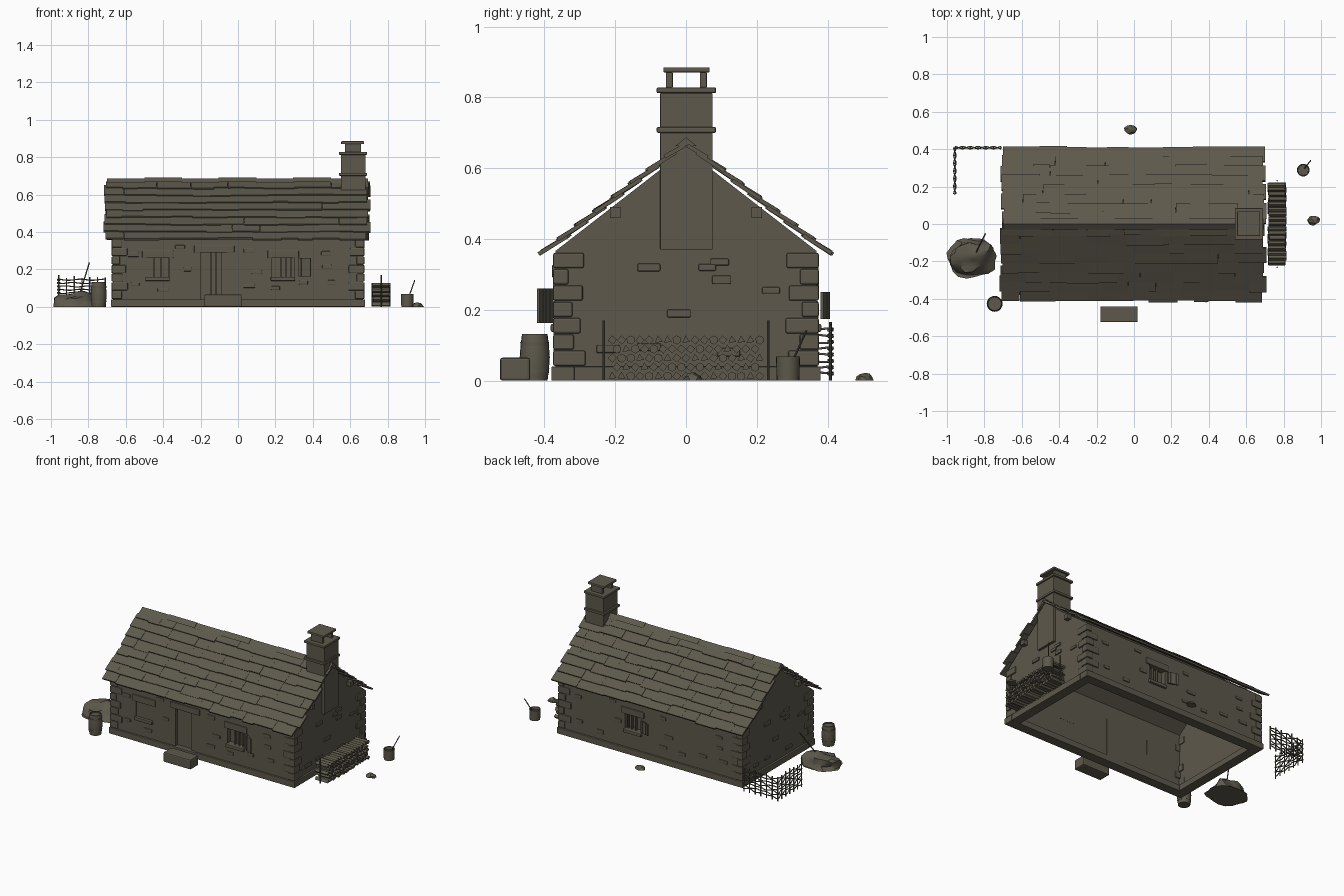
import bpy, bmesh, math, random
from mathutils import Vector, Matrix, noise

if "Cube" in bpy.data.objects:
    bpy.data.objects.remove(bpy.data.objects["Cube"])

random.seed(4)
stone = bpy.data.materials.new("weathered olive stone")
stone.diffuse_color = (0.109, 0.099, 0.071, 1)
stone.use_nodes = True
stone.node_tree.nodes["Principled BSDF"].inputs["Base Color"].default_value = stone.diffuse_color
U = random.uniform


def finish(bm, name, bevel=0, smooth=False):
    bmesh.ops.recalc_face_normals(bm, faces=bm.faces)
    me = bpy.data.meshes.new(name)
    bm.to_mesh(me)
    bm.free()
    me.materials.append(stone)
    if smooth:
        me.shade_smooth()
        me.set_sharp_from_angle(angle=math.radians(40))
    ob = bpy.data.objects.new(name, me)
    bpy.context.collection.objects.link(ob)
    if bevel:
        m = ob.modifiers.new("soft_edges", 'BEVEL')
        m.width, m.segments = bevel, 2
    return ob


def box(bm, x0, x1, y0, y1, z0, z1):
    c = Vector((x0 + x1, y0 + y1, z0 + z1)) / 2
    mat = Matrix.Translation(c) @ Matrix.Diagonal((abs(x1 - x0), abs(y1 - y0), z1 - z0, 1))
    bmesh.ops.create_cube(bm, size=1, matrix=mat)


def boxes(name, items, bevel=0):
    bm = bmesh.new()
    for b in items:
        box(bm, *b)
    return finish(bm, name, bevel)


def rod(bm, a, b, r, n=8, spin=0.0):
    a, b = Vector(a), Vector(b)
    rot = (b - a).to_track_quat('Z', 'Y').to_matrix().to_4x4()
    bmesh.ops.create_cone(bm, cap_ends=True, segments=n, radius1=r, radius2=r, depth=(b - a).length,
                          matrix=Matrix.Translation((a + b) / 2) @ rot @ Matrix.Rotation(spin, 4, 'Z'))


def prism(name, pts, x0, x1):
    bm = bmesh.new()
    f = bm.faces.new([bm.verts.new((x0, y, z)) for y, z in pts])
    r = bmesh.ops.extrude_face_region(bm, geom=[f])
    bmesh.ops.translate(bm, vec=(x1 - x0, 0, 0), verts=[v for v in r['geom'] if isinstance(v, bmesh.types.BMVert)])
    return finish(bm, name)


def lathe(name, x, y, prof, n=20):
    bm = bmesh.new()
    rings = [[bm.verts.new((x + r * math.cos(2 * math.pi * k / n), y + r * math.sin(2 * math.pi * k / n), z))
              for k in range(n)] for r, z in prof]
    for a, b in zip(rings, rings[1:]):
        for k in range(n):
            bm.faces.new((a[k], a[(k + 1) % n], b[(k + 1) % n], b[k]))
    bm.faces.new(rings[0])
    bm.faces.new(rings[-1])
    return finish(bm, name, smooth=True)


# Hollow house shell with cut openings
SL, WX, WY = 0.775, 0.667, 0.368
gable = lambda w, top, z0: [(-w, z0), (w, z0), (w, top - SL * w), (0, top), (-w, top - SL * w)]
walls = prism("house_walls", gable(WY, 0.652, 0.0), -WX, WX)
cutters = [prism("room_cutter", gable(0.325, 0.637, -0.1), -0.625, 0.625)]
openings = [(-0.49, -0.37, 0.16, 0.26, -1), (0.18, 0.30, 0.16, 0.26, -1),
            (0.07, 0.19, 0.16, 0.26, 1), (-0.20, -0.06, 0.04, 0.29, -1)]
for x0, x1, z0, z1, s in openings:
    cutters.append(boxes("opening_cutter", [(x0, x1, s * 0.28, s * 0.42, z0, z1)]))
for c in cutters:
    m = walls.modifiers.new("cut", 'BOOLEAN')
    m.operation, m.object, m.solver = 'DIFFERENCE', c, 'EXACT'
    c.hide_render = True
    c.hide_viewport = True

# Plinth ring
boxes("plinth", [(-0.68, 0.68, s * 0.315, s * 0.38, 0, 0.04) for s in (-1, 1)] +
      [(s * 0.615, s * 0.68, -0.315, 0.315, 0, 0.04) for s in (-1, 1)], 0.003)

# Windows: lintel, sill, mullions and recessed panel
for i, (x0, x1, z0, z1, s) in enumerate(openings[:3]):
    boxes("window_stones", [(x0 - 0.022, x1 + 0.025, s * 0.34, s * 0.376, z1, z1 + 0.042),
                            (x0 - 0.005, x1 + 0.005, s * 0.34, s * 0.382, z0 - 0.022, z0)], 0.004)
    if i == 0:  # closed plank shutter
        boxes("closed_shutter", [(x0 + k * 0.04, x0 + 0.038 + k * 0.04, -0.364, -0.325, z0, z1) for k in range(3)])
    else:
        bars = [(x, x + 0.007, s * 0.343, s * 0.357, z0, z1) for x in (x0 + 0.045, x0 + 0.075, x0 + 0.102)]
        boxes("window_frame", bars + [(x0, x1, s * 0.324, s * 0.334, z0, z1)])

# Open shutters made of planks
for name, hx, hy, ex, ey, z0, z1 in (("front_shutter", 0.325, -0.378, 0.39, -0.418, 0.163, 0.26),
                                     ("back_shutter", 0.06, 0.383, -0.005, 0.403, 0.175, 0.25)):
    bm = bmesh.new()
    a, b = Vector((hx, hy, 0)), Vector((ex, ey, 0))
    d = b - a
    turn = Matrix.Rotation(math.atan2(d.y, d.x), 4, 'Z')
    for k in range(4):
        p = a + d * (k + 0.5) / 4 + Vector((0, 0, (z0 + z1) / 2))
        bmesh.ops.create_cube(bm, size=1, matrix=Matrix.Translation(p) @ turn @
                              Matrix.Diagonal((d.length / 4 - 0.002, 0.009, z1 - z0, 1)))
    finish(bm, name)

# Door, lintel and step
boxes("door", [(-0.2 + k * 0.0275, -0.174 + k * 0.0275, -0.345, -0.33, 0.01, 0.29) for k in range(4)] +
      [(-0.20, -0.06, -0.335, -0.32, 0.01, 0.29), (-0.09, -0.06, -0.362, -0.32, 0.04, 0.29)])
boxes("door_lintel", [(-0.235, -0.02, -0.378, -0.33, 0.29, 0.328)], 0.004)
boxes("door_step", [(-0.18, 0.02, -0.525, -0.44, 0, 0.065)], 0.007)

# Corner quoins, alternating long and short
q = []
for sx in (-1, 1):
    for sy in (-1, 1):
        for i in range(7):
            lx, ly = (0.085, 0.05) if i % 2 else (0.05, 0.085)
            z = 0.042 + i * 0.046
            q.append((sx * (0.676 - lx + U(-.01, .01)), sx * 0.676, sy * (0.375 - ly + U(-.01, .01)), sy * 0.375, z, z + 0.043))
boxes("corner_quoins", q, 0.005)

# Scattered proud wall stones
front = [(-.31, .32), (.1, .185), (.47, .285), (.475, .215), (.06, .11), (-.55, .12), (-.4, .09), (.2, .1),
         (.35, .13), (.5, .13), (-.56, .28), (.06, .3), (-.27, .2)]
side = [(-.105, .32), (.06, .32), (.095, .335), (.1, .285), (.24, .255), (-.02, .19), (-.105, .095), (-.22, .09), (.12, .08)]
st = []
for s in (-1, 1):
    for x, z in front:
        w, h = U(.022, .032), U(.009, .013)
        x = x if s < 0 else -x - 0.03
        if s < 0 or not (0.03 < x < 0.22 and 0.1 < z < 0.31):
            st.append((x - w, x + w, s * 0.35, s * 0.374, z - h, z + h))
    for y, z in side:
        w, h = U(.024, .034), U(.009, .013)
        st.append((s * 0.65, s * 0.675, s * y - w, s * y + w, z - h, z + h))
boxes("wall_stones", st, 0.004)

# Purlin ends under the roof
boxes("purlin_ends", [(sx * 0.64, sx * 0.695, y - 0.015, y + 0.015, 0.46, 0.49) for sx in (-1, 1) for y in (-0.2, 0.2)])

# Roof slates: overlapping courses on both slopes
ang = math.atan(SL)
ca, sa = math.cos(ang), math.sin(ang)
EAVE = 0.402
length = EAVE / ca
bm = bmesh.new()
for s in (-1, 1):
    up, nrm = Vector((0, -s * ca, sa)), Vector((0, s * sa, ca))
    eave = Vector((0, s * EAVE, 0.66 - SL * EAVE))
    for i in range(8):
        x, end = -0.705 + U(-.016, .01), 0.695 + U(-.012, .016)
        while x < end - 0.01:
            w = U(0.07, 0.2)
            if end - x - w < 0.05:
                w = end - x
            d0 = i * 0.0635 + U(-.006, .006)
            ln = min(0.095, length - d0)
            rise = 0.009 + U(-.002, .002)
            u = (up * ln - nrm * rise).normalized()
            n = (nrm * ln + up * rise).normalized()
            c = eave + up * (d0 + ln / 2) + nrm * (rise / 2 + 0.0055) + Vector((x + w / 2, 0, 0))
            cols = (Vector((w - 0.0005, 0, 0)), u * ln, n * 0.011, c)
            mat = Matrix([[v[r] for v in cols] for r in range(3)] + [[0, 0, 0, 1]])
            bmesh.ops.create_cube(bm, size=1, matrix=mat)
            x += w
finish(bm, "roof_slates")

# Ridge stones
for k in range(7):
    dz = 0.003 * (k % 2)
    prism("ridge_stone", [(-0.03, 0.663 + dz), (0.03, 0.663 + dz), (0, 0.687 + dz)], -0.70 + k * 0.199, -0.499 + k * 0.199)

# Chimney with bands, side supports and cap
boxes("chimney_stack", [(0.551, 0.683, -0.073, 0.075, 0.37, 0.812)], 0.002)
boxes("chimney_bands", [(0.54, 0.69, -0.083, 0.085, 0.70, 0.716), (0.54, 0.69, -0.083, 0.085, 0.812, 0.828)], 0.004)
boxes("chimney_supports", [(0.572, 0.658, b - .01, b + .01, 0.826, 0.872) for b in (-.047, .049)], 0.004)
boxes("chimney_cap", [(0.551, 0.674, -0.064, 0.067, 0.87, 0.885)], 0.004)

# Log pile between two stakes
bm = bmesh.new()
for r in range(5):
    for k in range(17 - r % 2):
        y, z = -0.208 + 0.026 * (k + 0.5 * (r % 2)), 0.013 + r * 0.0255
        rod(bm, (0.713 + U(0, .012), y, z), (0.817 - U(0, .012), y, z), 0.0128, random.choice((3, 4, 4, 6)), U(0, .15))
finish(bm, "log_pile")
bm = bmesh.new()
for y in (-0.232, 0.232):
    rod(bm, (0.765, y, 0), (0.765, y, 0.17), 0.004)
finish(bm, "log_stakes")

# Bucket with stick, and fork stuck in the heap
lathe("bucket", 0.905, 0.288, [(0.032, 0), (0.034, 0.068), (0.029, 0.068), (0.028, 0.05)])
bm = bmesh.new()
rod(bm, (0.9, 0.283, 0.015), (0.945, 0.34, 0.142), 0.003)
finish(bm, "bucket_stick")
bm = bmesh.new()
rod(bm, (-0.855, -0.175, 0.04), (-0.795, -0.052, 0.235), 0.0035)
finish(bm, "heap_fork_handle")

# Barrel with hoops
lathe("barrel", -0.745, -0.427, [(0.036, 0), (0.04, 0.03), (0.0425, 0.066), (0.04, 0.1), (0.036, 0.132),
                                 (0.031, 0.132), (0.031, 0.124)])
for z in (0.022, 0.098):
    lathe("barrel_hoop", -0.745, -0.427, [(0.0405, z), (0.041, z + 0.012)])


# Heap and loose stones
def lump(name, x, y, rx, ry, h, rough, sub):
    bm = bmesh.new()
    bmesh.ops.create_icosphere(bm, subdivisions=sub, radius=1)
    for v in bm.verts:
        v.co *= 1 + rough * noise.noise(v.co * 1.7 + Vector((x, y, 3)))
        v.co = Vector((x + v.co.x * rx, y + v.co.y * ry, max(0, v.co.z * h)))
    finish(bm, name, smooth=sub > 2)


lump("dung_heap", -0.869, -0.172, 0.125, 0.098, 0.085, 0.4, 3)
lump("loose_stone", -0.018, 0.505, 0.034, 0.026, 0.022, 0.3, 2)
lump("loose_stone", 0.96, 0.02, 0.034, 0.026, 0.022, 0.3, 2)

# Wattle fence: stakes and woven rods round a corner
runs = [(Vector((-0.71, 0.408, 0)), Vector((-0.958, 0.408, 0))), (Vector((-0.958, 0.408, 0)), Vector((-0.958, 0.16, 0)))]
bm = bmesh.new()
cu = bpy.data.curves.new("fence_weave", 'CURVE')
cu.dimensions, cu.bevel_depth, cu.bevel_resolution = '3D', 0.0034, 1
cu.use_fill_caps = True
for a, b in runs:
    side_dir = (b - a).normalized().cross(Vector((0, 0, 1)))
    for k in range(7):
        p = a.lerp(b, k / 6)
        rod(bm, p, p + Vector((0, 0, 0.16 + U(-.008, .01))), 0.004, 6)
    for r in range(8):
        sp = cu.splines.new('POLY')
        sp.points.add(24)
        for k, pt in enumerate(sp.points):
            p = a.lerp(b, k / 24) + side_dir * 0.006 * math.cos(math.pi * k / 4) * (-1) ** r
            pt.co = (p.x, p.y, 0.02 + r * 0.0178 + 0.003 * math.sin(k * 0.5 + r * 2), 1)
finish(bm, "fence_stakes")
cu.materials.append(stone)
bpy.context.collection.objects.link(bpy.data.objects.new("fence_weave", cu))
